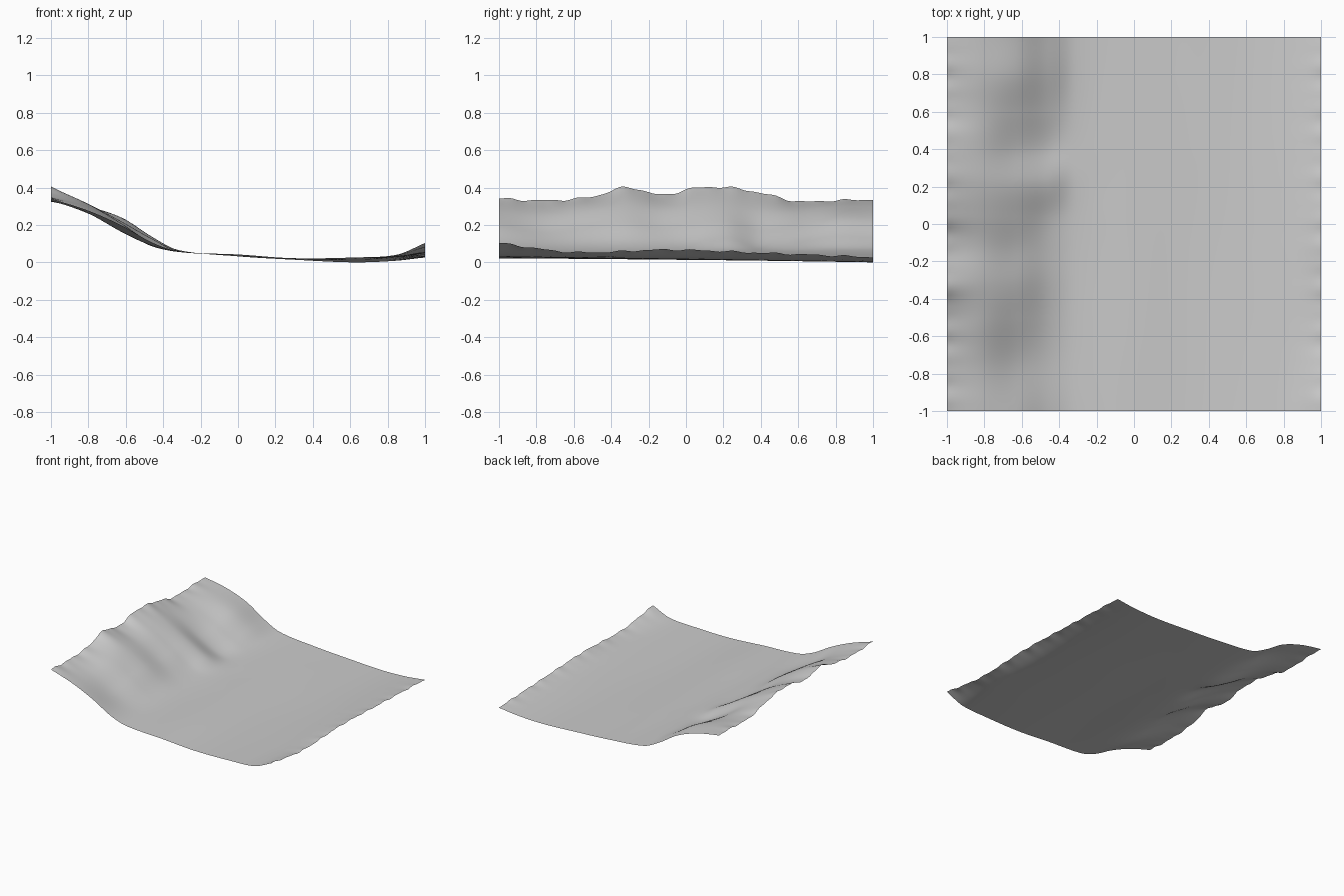
import bpy, bmesh, math

if "Cube" in bpy.data.objects:
    bpy.data.objects.remove(bpy.data.objects["Cube"])

N = 100  # grid cells per side


def spline(xs, vs, x):
    """Smooth monotone-friendly Hermite interpolation through a few stations."""
    n = len(xs)
    i = max(k for k in range(n - 1) if x >= xs[k] - 1e-9)
    h = xs[i + 1] - xs[i]
    t = (x - xs[i]) / h

    def slope(k):
        a, b = max(k - 1, 0), min(k + 1, n - 1)
        return (vs[b] - vs[a]) / (xs[b] - xs[a])
    return ((2*t**3 - 3*t**2 + 1) * vs[i] + (t**3 - 2*t**2 + t) * h * slope(i)
            + (3*t**2 - 2*t**3) * vs[i + 1] + (t**3 - t**2) * h * slope(i + 1))


# Hillside: heights along y at each x station, giving spurs and gullies
HILL_Y = [-1, -.75, -.5, -.32, -.13, .04, .22, .4, .6, .8, 1]
HILL = {
    -1.0: [.345, .335, .355, .405, .365, .40, .405, .375, .33, .335, .34],
    -.8: [.28, .265, .30, .315, .295, .31, .315, .285, .28, .30, .30],
    -.62: [.20, .165, .195, .21, .19, .205, .22, .175, .20, .24, .235],
    -.46: [.11, .092, .10, .105, .10, .105, .13, .09, .115, .14, .135],
    -.32: [.064, .06, .06, .06, .06, .062, .066, .062, .066, .07, .07],
}

# Valley floor: gentle dish, lifting toward the right rim
FLOOR_Y = [-1, -.6, -.1, .4, 1]
FLOOR = {
    0: [.045, .046, .044, .041, .036],
    .3: [.026, .025, .023, .022, .018],
    .62: [.03, .025, .019, .013, .004],
    .85: [.045, .034, .032, .026, .013],
    1.0: [.108, .058, .072, .055, .032],
}
STATIONS = sorted(HILL) + sorted(FLOOR)


def height(x, y):
    column = [spline(HILL_Y, HILL[s], y) if s in HILL else spline(FLOOR_Y, FLOOR[s], y)
              for s in STATIONS]
    z = spline(STATIONS, column, x)
    # small ragged ripples that fade away from the left and right rims
    ripple = math.sin(31 * y) + .7 * math.sin(53 * y + 1)
    z += .004 * ripple * (math.exp(-(x + 1) / .06) + .8 * math.exp(-(1 - x) / .04))
    return max(z, 0)


# Terrain sheet
bm = bmesh.new()
bmesh.ops.create_grid(bm, x_segments=N, y_segments=N, size=1)
for v in bm.verts:
    v.co.z = height(v.co.x, v.co.y)
low = min(v.co.z for v in bm.verts)
for v in bm.verts:
    v.co.z -= low
for f in bm.faces:
    f.smooth = True
mesh = bpy.data.meshes.new("terrain")
bm.to_mesh(mesh)
bm.free()
terrain = bpy.data.objects.new("terrain", mesh)
bpy.context.collection.objects.link(terrain)

grey = bpy.data.materials.new("light_grey")
grey.diffuse_color = (.6, .6, .6, 1)
grey.use_nodes = True
grey.node_tree.nodes["Principled BSDF"].inputs["Base Color"].default_value = grey.diffuse_color
mesh.materials.append(grey)
